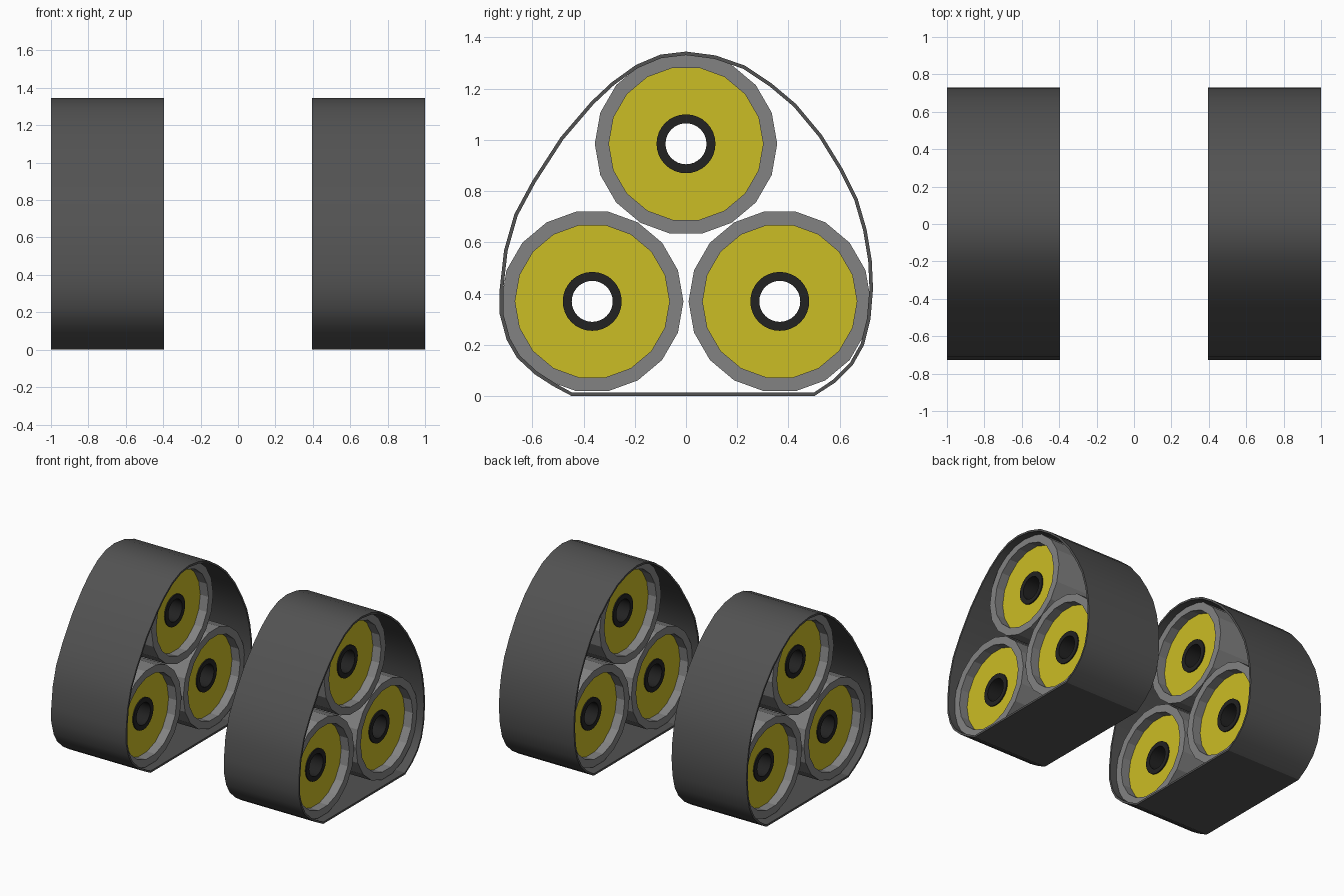
import bpy, bmesh, math

if "Cube" in bpy.data.objects:
    bpy.data.objects.remove(bpy.data.objects["Cube"])

def mat(name, r, g, b):
    m = bpy.data.materials.new(name)
    m.diffuse_color = (r, g, b, 1)
    m.use_nodes = True
    m.node_tree.nodes["Principled BSDF"].inputs["Base Color"].default_value = m.diffuse_color
    return m

TRACK = mat("dark grey rubber", 0.085, 0.085, 0.085)
RING = mat("mid grey", 0.225, 0.225, 0.225)
DISC = mat("yellow", 0.60, 0.51, 0.018)
HUB = mat("black", 0.016, 0.016, 0.016)

def band(name, outer, inner, x0, x1, material, smooth=None):
    """Closed hollow band: two matching (y, z) loops extruded along x."""
    bm = bmesh.new()
    loops = [[bm.verts.new((x, y, z)) for y, z in pts]
             for pts, x in ((outer, x0), (outer, x1), (inner, x1), (inner, x0))]
    n = len(outer)
    for k in range(4):
        a, b = loops[k], loops[(k + 1) % 4]
        for i in range(n):
            j = (i + 1) % n
            bm.faces.new((a[i], a[j], b[j], b[i]))
    bmesh.ops.recalc_face_normals(bm, faces=bm.faces)
    me = bpy.data.meshes.new(name)
    bm.to_mesh(me)
    bm.free()
    me.materials.append(material)
    ob = bpy.data.objects.new(name, me)
    bpy.context.collection.objects.link(ob)
    if smooth:
        bpy.ops.object.select_all(action='DESELECT')
        ob.select_set(True)
        bpy.context.view_layer.objects.active = ob
        bpy.ops.object.shade_smooth_by_angle(angle=math.radians(smooth))
    return ob

def circle(cy, cz, r, n):
    return [(cy + r * math.cos(2 * math.pi * i / n),
             cz + r * math.sin(2 * math.pi * i / n)) for i in range(n)]

def inset(pts, t):
    """Offset a counter-clockwise loop inwards by t."""
    out = []
    for i, (y, z) in enumerate(pts):
        (py, pz), (ny, nz) = pts[i - 1], pts[(i + 1) % len(pts)]
        dy, dz = ny - py, nz - pz
        d = math.hypot(dy, dz)
        out.append((y - dz / d * t, z + dy / d * t))
    return out

# track outline seen from the right side (y, z), counter-clockwise
PROFILE = [(-0.445, 0.0), (0.50, 0.0), (0.585, 0.055), (0.65, 0.12), (0.695, 0.20),
           (0.72, 0.30), (0.73, 0.42), (0.725, 0.53), (0.705, 0.65), (0.67, 0.77),
           (0.61, 0.89), (0.53, 1.02), (0.43, 1.14), (0.335, 1.22), (0.23, 1.29),
           (0.115, 1.33), (0.0, 1.345), (-0.10, 1.333), (-0.195, 1.293),
           (-0.29, 1.225), (-0.37, 1.15), (-0.49, 1.01), (-0.60, 0.84),
           (-0.67, 0.71), (-0.71, 0.57), (-0.727, 0.42), (-0.727, 0.32),
           (-0.70, 0.22), (-0.66, 0.15), (-0.59, 0.085), (-0.52, 0.04)]
WHEELS = [("top", 0.0, 0.985), ("front", -0.366, 0.37), ("back", 0.366, 0.37)]

for side, s in (("left", -1), ("right", 1)):
    cx = s * 0.6975
    # belt
    band(side + "_track", PROFILE, inset(PROFILE, 0.014),
         cx - 0.3025, cx + 0.3025, TRACK, 25)
    for pos, y, z in WHEELS:
        name = f"{side}_{pos}_wheel"
        # rim barrel, recessed disc and through-bored hub
        band(name + "_rim", circle(y, z, 0.356, 18), circle(y, z, 0.301, 18),
             cx - 0.248, cx + 0.248, RING)
        band(name + "_disc", circle(y, z, 0.302, 18), circle(y, z, 0.10, 18),
             cx - 0.182, cx + 0.182, DISC)
        band(name + "_hub", circle(y, z, 0.115, 32), circle(y, z, 0.08, 32),
             cx - 0.19, cx + 0.19, HUB, 30)
